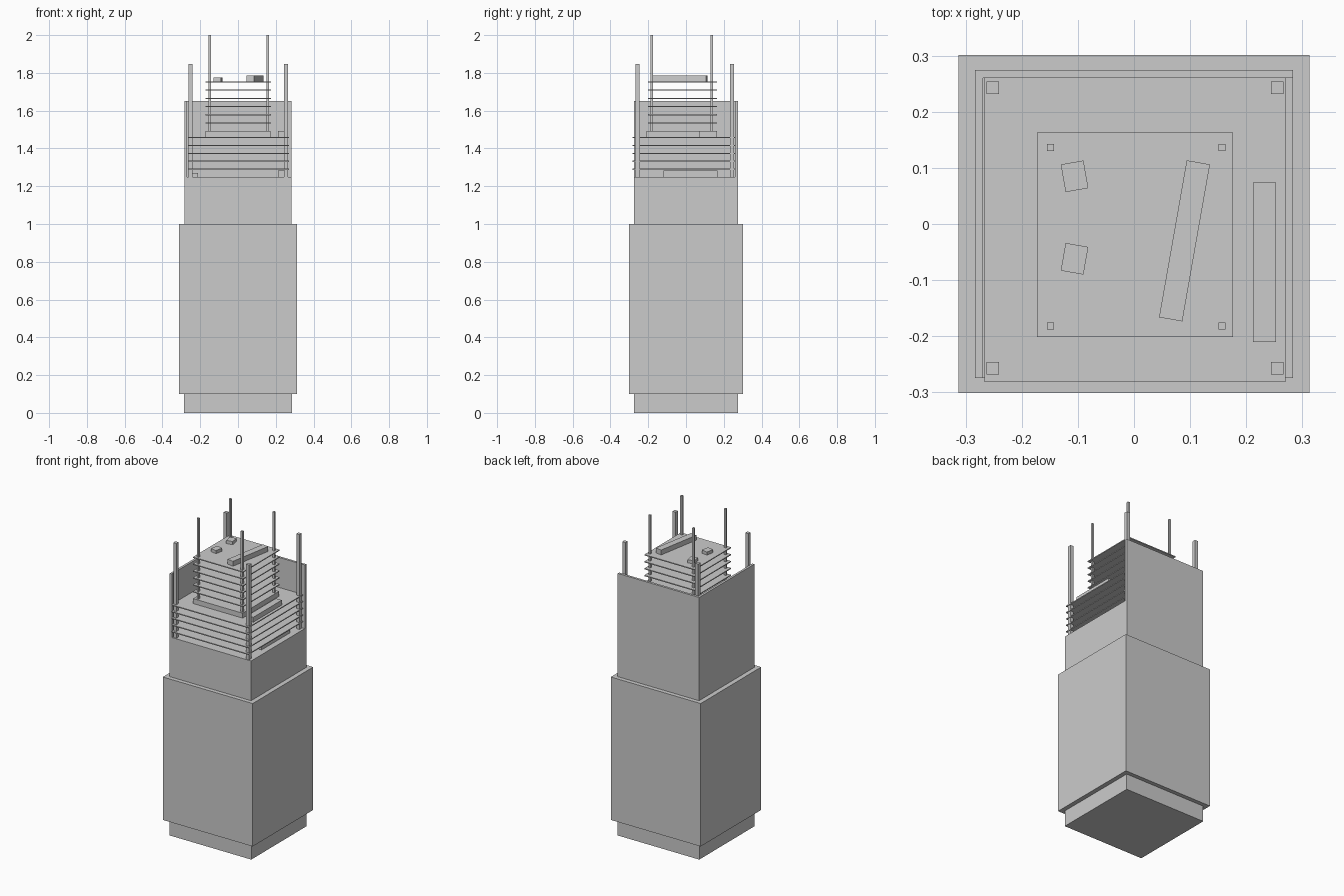
import bpy, bmesh
from math import radians
from mathutils import Matrix

if "Cube" in bpy.data.objects:
    bpy.data.objects.remove(bpy.data.objects["Cube"])


def box(name, x, y, z, angle=0):
    """Box from (min, max) ranges, turned about its own vertical axis."""
    size = [r[1] - r[0] for r in (x, y, z)]
    mid = [(r[0] + r[1]) / 2 for r in (x, y, z)]
    bm = bmesh.new()
    bmesh.ops.create_cube(bm, size=1, matrix=Matrix.Diagonal((*size, 1)))
    mesh = bpy.data.meshes.new(name)
    bm.to_mesh(mesh)
    bm.free()
    ob = bpy.data.objects.new(name, mesh)
    ob.location = mid
    ob.rotation_euler.z = radians(angle)
    bpy.context.collection.objects.link(ob)
    return ob


def block(name, cx, cy, w, d, z0, z1, angle=0):
    return box(name, (cx - w / 2, cx + w / 2), (cy - d / 2, cy + d / 2), (z0, z1), angle)


def slabs(name, x, y, first, last, count, t=0.006):
    for i in range(count):
        top = first + (last - first) * i / (count - 1)
        box(f"{name}_{i + 1}", x, y, (top - t, top))


def columns(name, xs, ys, w, z0, z1):
    for x in xs:
        for y in ys:
            block(name, x, y, w, w, z0, z1)


# Solid lower building
block("plinth", 0, 0, 0.57, 0.55, 0, 0.1)
block("main_body", 0, 0, 0.626, 0.602, 0.1, 1.0)
block("upper_body", 0, 0, 0.567, 0.549, 1.0, 1.25)

# L-shaped screen wall: back and left side
profile = [(-0.2835, -0.2745), (-0.269, -0.2745), (-0.269, 0.26),
           (0.2835, 0.26), (0.2835, 0.2745), (-0.2835, 0.2745)]
bm = bmesh.new()
face = bm.faces.new([bm.verts.new((x, y, 1.25)) for x, y in profile])
ext = bmesh.ops.extrude_face_region(bm, geom=[face])
bmesh.ops.translate(bm, vec=(0, 0, 0.4),
                    verts=[v for v in ext["geom"] if isinstance(v, bmesh.types.BMVert)])
bmesh.ops.recalc_face_normals(bm, faces=bm.faces)
mesh = bpy.data.meshes.new("screen_wall")
bm.to_mesh(mesh)
bm.free()
bpy.context.collection.objects.link(bpy.data.objects.new("screen_wall", mesh))

# Lower louvre tier with its corner posts
slabs("lower_louvre", (-0.266, 0.27), (-0.282, 0.26), 1.293, 1.461, 5)
columns("lower_post", (-0.252, 0.255), (-0.257, 0.243), 0.022, 1.25, 1.847)

# Upper louvre tier with its base and posts
box("tier_base", (-0.173, 0.172), (-0.199, 0.163), (1.461, 1.492))
slabs("upper_louvre", (-0.173, 0.176), (-0.201, 0.163), 1.538, 1.755, 6)
columns("upper_post", (-0.149, 0.157), (-0.182, 0.136), 0.0125, 1.461, 2.0)

# Long service units on floor, terrace and roof
box("floor_long_unit", (0.212, 0.247), (-0.118, 0.166), (1.25, 1.283))
box("terrace_long_unit", (0.212, 0.253), (-0.21, 0.074), (1.461, 1.492))
block("roof_long_unit", 0.09, -0.03, 0.042, 0.284, 1.755, 1.786, -10)

# Small service units
for y, a in ((0.085, 10), (-0.062, -10)):
    block("roof_small_unit", -0.106, y, 0.041, 0.05, 1.755, 1.775, a)
    block("floor_small_unit", -0.228, y, 0.035, 0.05, 1.25, 1.27)
